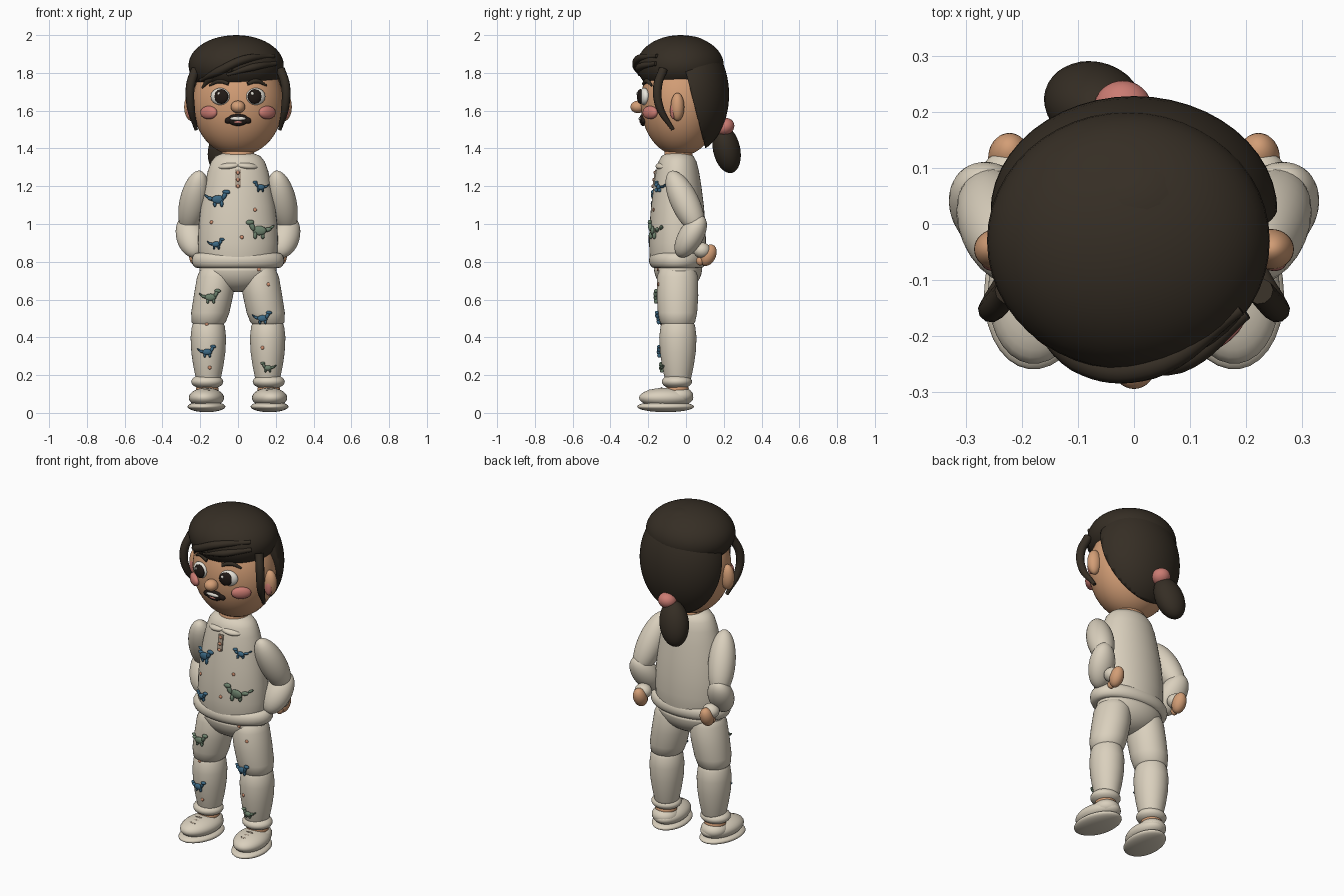
import bpy, bmesh
from math import radians, sqrt, sin, cos, pi
from mathutils import Matrix, Vector, Euler
from mathutils.bvhtree import BVHTree

cube = bpy.data.objects.get("Cube")
if cube:
    bpy.data.objects.remove(cube)


def material(name, rgb):
    m = bpy.data.materials.new(name)
    m.use_nodes = True
    m.diffuse_color = (*rgb, 1)
    m.node_tree.nodes["Principled BSDF"].inputs["Base Color"].default_value = (*rgb, 1)
    return m


CREAM = material("cream cloth", (.70, .63, .51))
SKIN = material("skin", (.65, .34, .18))
HAIR = material("dark brown hair", (.036, .027, .018))
PINK = material("blush pink", (.60, .20, .17))
BLUE = material("dinosaur blue", (.045, .14, .23))
GREEN = material("dinosaur green", (.15, .22, .15))
WHITE = material("off white", (.80, .77, .70))
DARK = material("near black", (.015, .010, .008))
TAN = material("placket tan", (.42, .34, .26))
ORANGE = material("button orange", (.65, .29, .17))


def finish(name, bm, mat, smooth=True):
    mesh = bpy.data.meshes.new(name)
    bmesh.ops.recalc_face_normals(bm, faces=bm.faces[:])
    for f in bm.faces:
        f.smooth = smooth
    bm.to_mesh(mesh)
    bm.free()
    mesh.materials.append(mat)
    ob = bpy.data.objects.new(name, mesh)
    bpy.context.scene.collection.objects.link(ob)
    return ob


def blobs(name, mat, items, seg=32):
    """Ellipsoids given as (centre, radii, degrees), all in one mesh."""
    bm = bmesh.new()
    for loc, r, *rot in items:
        euler = Euler([radians(a) for a in (rot[0] if rot else (0, 0, 0))])
        bmesh.ops.create_uvsphere(bm, u_segments=seg, v_segments=seg // 2, radius=1,
                                  matrix=Matrix.LocRotScale(Vector(loc), euler, Vector(r)))
    return finish(name, bm, mat)


def ball(name, mat, loc, r, rot=(0, 0, 0), seg=32):
    return blobs(name, mat, [(loc, r, rot)], seg)


def loft(name, mat, rings, seg=40):
    """Skin through elliptical rings (cx, cy, z, rx, ry)."""
    bm = bmesh.new()
    loops = [[bm.verts.new((cx + rx * cos(2 * pi * i / seg), cy + ry * sin(2 * pi * i / seg), z))
              for i in range(seg)] for cx, cy, z, rx, ry in rings]
    for a, b in zip(loops, loops[1:]):
        for i in range(seg):
            j = (i + 1) % seg
            bm.faces.new((a[i], a[j], b[j], b[i]))
    bm.faces.new(loops[0])
    bm.faces.new(loops[-1])
    cloth.append(BVHTree.FromBMesh(bm))
    return finish(name, bm, mat)


def strand(name, mat, pts, thick, radii):
    cu = bpy.data.curves.new(name, "CURVE")
    cu.dimensions = "3D"
    cu.bevel_depth, cu.bevel_resolution, cu.resolution_u = thick, 3, 8
    cu.use_fill_caps = True
    sp = cu.splines.new("BEZIER")
    sp.bezier_points.add(len(pts) - 1)
    for p, co, r in zip(sp.bezier_points, pts, radii):
        p.co, p.radius = co, r
        p.handle_left_type = p.handle_right_type = "AUTO"
    cu.materials.append(mat)
    ob = bpy.data.objects.new(name, cu)
    bpy.context.scene.collection.objects.link(ob)


def front(c, r, x, z):
    """Front y of an ellipsoid at x, z."""
    t = 1 - ((x - c[0]) / r[0]) ** 2 - ((z - c[2]) / r[2]) ** 2
    return c[1] - r[1] * sqrt(max(t, .03))


cloth = []
HEAD = (0, -.03, 1.64), (.24, .21, .28)
CAP = (-.01, -.03, 1.84), (.252, .23, .16)


def face(x, z, out=0):
    return (x, front(*HEAD, x, z) - out, z)


def fringe(x, z):
    return (x, front(*CAP, x, z) - .002, z)


# Head, hair cap and back hair
ball("head", SKIN, *HEAD, seg=48)
ball("hair_cap", HAIR, *CAP, seg=48)
bm = bmesh.new()
bmesh.ops.create_uvsphere(bm, u_segments=48, v_segments=32, radius=1, matrix=Matrix.LocRotScale(
    Vector((0, .02, 1.685)), None, Vector((.256, .208, .31))))
bmesh.ops.bisect_plane(bm, geom=bm.verts[:] + bm.edges[:] + bm.faces[:], plane_co=(0, 0, 1.8),
                       plane_no=(0, -.41, -.105), clear_outer=True)
bmesh.ops.holes_fill(bm, edges=[e for e in bm.edges if e.is_boundary])
back = finish("back_hair", bm, HAIR)
back.data.polygons[-1].use_smooth = False
ball("ponytail", HAIR, (-.072, .215, 1.395), (.085, .072, .13), (12, 15, 0))
ball("hair_tie", PINK, (-.02, .205, 1.515), (.052, .052, .045), (25, 0, 0))

# Swept fringe
strand("fringe_upper", HAIR, [fringe(-.2, 1.76), fringe(-.1, 1.81), fringe(.03, 1.87), fringe(.19, 1.89)],
       .022, (.4, 1, 1, .5))
strand("fringe_middle", HAIR, [fringe(-.06, 1.79), fringe(.08, 1.83), fringe(.2, 1.85)], .02, (.4, 1, .6))
strand("fringe_lower", HAIR, [face(-.19, 1.72), face(-.15, 1.765, .005), fringe(-.03, 1.82)], .02, (.3, 1, .6))

for s, side in ((1, "left"), (-1, "right")):
    # Head details
    ball(side + "_ear", SKIN, (s * .245, -.045, 1.62), (.04, .036, .075))
    ball(side + "_inner_ear", PINK, (s * .25, -.068, 1.6), (.022, .016, .045))
    strand(side + "_side_lock", HAIR, [(s * .225, -.12, 1.82), (s * .252, -.15, 1.73), (s * .25, -.14, 1.62),
                                       (s * .222, -.07, 1.50)], .024, (1, 1, .9, .4))
    ball(side + "_eye", WHITE, face(s * .094, 1.675), (.052, .026, .045), (0, 0, s * 15))
    ball(side + "_iris", DARK, face(s * .088, 1.675, .018), (.038, .016, .039), (0, 0, s * 15))
    ball(side + "_eye_glint", WHITE, face(s * .088 - .012, 1.69, .032), (.009, .005, .009), seg=12)
    strand(side + "_eyebrow", HAIR, [face(s * .05, 1.742, .004), face(s * .095, 1.757, .006),
                                     face(s * .152, 1.733, .004)], .013, (.7, 1, .4))
    ball(side + "_cheek", PINK, face(s * .155, 1.59, .004), (.055, .024, .035), (0, 0, s * 40))

    # Arms held behind the hips
    ball(side + "_upper_arm", CREAM, (s * .235, -.005, 1.115), (.075, .075, .185), (25, -s * 12, 0))
    ball(side + "_forearm", CREAM, (s * .25, .025, .935), (.077, .066, .128), (-30, s * 15, 0))
    ball(side + "_sleeve_cuff", CREAM, (s * .225, .085, .86), (.048, .046, .042))
    ball(side + "_hand", SKIN, (s * .222, .118, .835), (.038, .04, .06), (-25, 0, 0))
    ball(side + "_thumb", SKIN, (s * .225, .075, .805), (.02, .022, .025), seg=16)

    # Legs and shoes
    loft(side + "_thigh", CREAM, [(s * x, -.045, z, rx, ry) for x, z, rx, ry in (
        (.11, .80, .07, .08), (.115, .72, .102, .108), (.13, .62, .104, .110),
        (.147, .53, .101, .104), (.155, .48, .09, .093), (.157, .45, .06, .06))])
    loft(side + "_shin", CREAM, [(s * .157, -.043, z, rx, rx * 1.05) for z, rx in (
        (.51, .045), (.49, .073), (.46, .087), (.4, .094), (.32, .090), (.25, .080), (.19, .068), (.16, .06))])
    ball(side + "_trouser_cuff", CREAM, (s * .163, -.048, .165), (.085, .08, .04))
    ball(side + "_ankle", SKIN, (s * .163, -.045, .125), (.06, .06, .04))
    turn = (0, 0, s * 8)
    ball(side + "_shoe", CREAM, (s * .167, -.105, .08), (.092, .145, .053), turn)
    ball(side + "_shoe_heel", CREAM, (s * .163, -.04, .09), (.075, .078, .05))
    ball(side + "_sole", CREAM, (s * .167, -.108, .033), (.099, .152, .029), turn)
    blobs(side + "_laces", TAN, [((s * .17, -.13 - .03 * i, .131 - .006 * i), (.022, .007, .005))
                                 for i in range(3)], 12)

# Nose and mouth
ball("nose", SKIN, (0, -.254, 1.62), (.038, .04, .033))
blobs("mouth", DARK, [(face(0, 1.552, -.002), (.055, .018, .033))]
      + [(face(s * .045, 1.55, -.002), (.026, .016, .018), (0, s * 20, 0)) for s in (1, -1)])
ball("teeth", WHITE, face(0, 1.558, .012), (.042, .008, .01))
ball("tongue", PINK, face(0, 1.541, .009), (.03, .01, .01))

# Body
loft("neck", SKIN, [(0, -.04, z, .085, .075) for z in (1.3, 1.42)])
loft("torso", CREAM, [(0, -.045, z, rx, rx * .71) for z, rx in (
    (.77, .19), (.82, .207), (.9, .212), (1.0, .208), (1.1, .196), (1.2, .178),
    (1.28, .16), (1.33, .142), (1.36, .118), (1.375, .08))])
loft("shirt_hem", CREAM, [(0, -.045, .807 + .04 * sin(a), .215 + .03 * cos(a), .123 + .028 * cos(a))
                          for a in (-pi / 2 + pi * i / 8 for i in range(9))])
loft("hips", CREAM, [(0, -.042, .77 - .13 * sin(a), .205 * cos(a), .128 * cos(a))
                     for a in (1.5 * i / 10 for i in range(11))])
blobs("collar", CREAM, [((s * .046, -.118, 1.308), (.062, .042, .021), (8, s * 6, s * 14)) for s in (1, -1)])


def surface(x, z):
    """Front y of the clothes at x, z."""
    hits = [t.ray_cast(Vector((x, -1, z)), Vector((0, 1, 0)))[0] for t in cloth]
    return min(h.y for h in hits if h)


# Placket and buttons
bm = bmesh.new()
bmesh.ops.create_cube(bm, size=1, matrix=Matrix.LocRotScale(
    Vector((0, surface(0, 1.24) - .002, 1.24)), Euler((radians(-9), 0, 0)), Vector((.03, .008, .095))))
finish("placket", bm, TAN, False)
blobs("buttons", ORANGE, [((0, surface(0, z) - .006, z), (.01, .006, .01)) for z in (1.272, 1.235, 1.2)], 12)

# Printed dots
DOTS = ((-.14, 1.01), (.09, 1.075), (.02, .93), (.11, .76), (.16, .68), (-.165, .47), (-.15, .24), (.13, .345))
blobs("printed_dots", ORANGE, [((x, surface(x, z), z), (.01, .006, .01)) for x, z in DOTS], 12)

# Long-necked dinosaurs: x, z, half width, heading, colour
DINOS = ((-.105, 1.13, .07, 1, BLUE), (.12, 1.195, .046, -1, BLUE), (.112, .965, .078, -1, GREEN),
         (-.115, .892, .048, 1, BLUE), (-.145, .612, .06, 1, GREEN), (.13, .5, .055, 1, BLUE),
         (-.163, .322, .052, 1, BLUE), (.158, .238, .044, -1, GREEN))
# Body, neck, head, tail base, tail tip, legs: offset, radii, tilt
PARTS = ((0, 0, .5, .32, 0), (.48, .3, .17, .34, 25), (.62, .56, .29, .17, 5), (-.52, .05, .34, .15, 15),
         (-.82, .2, .26, .09, 35), (-.25, -.33, .13, .24, 0), (.27, -.33, .13, .24, 0))
for n, (x, z, k, d, mat) in enumerate(DINOS):
    items = []
    for px, pz, rx, rz, tilt in PARTS:
        wx, wz = x + d * px * k, z + pz * k
        items.append(((wx, surface(wx, wz) - .007, wz), (rx * k, .011, rz * k), (0, d * tilt, 0)))
    blobs(f"printed_dinosaur_{n + 1}", mat, items, 16)
